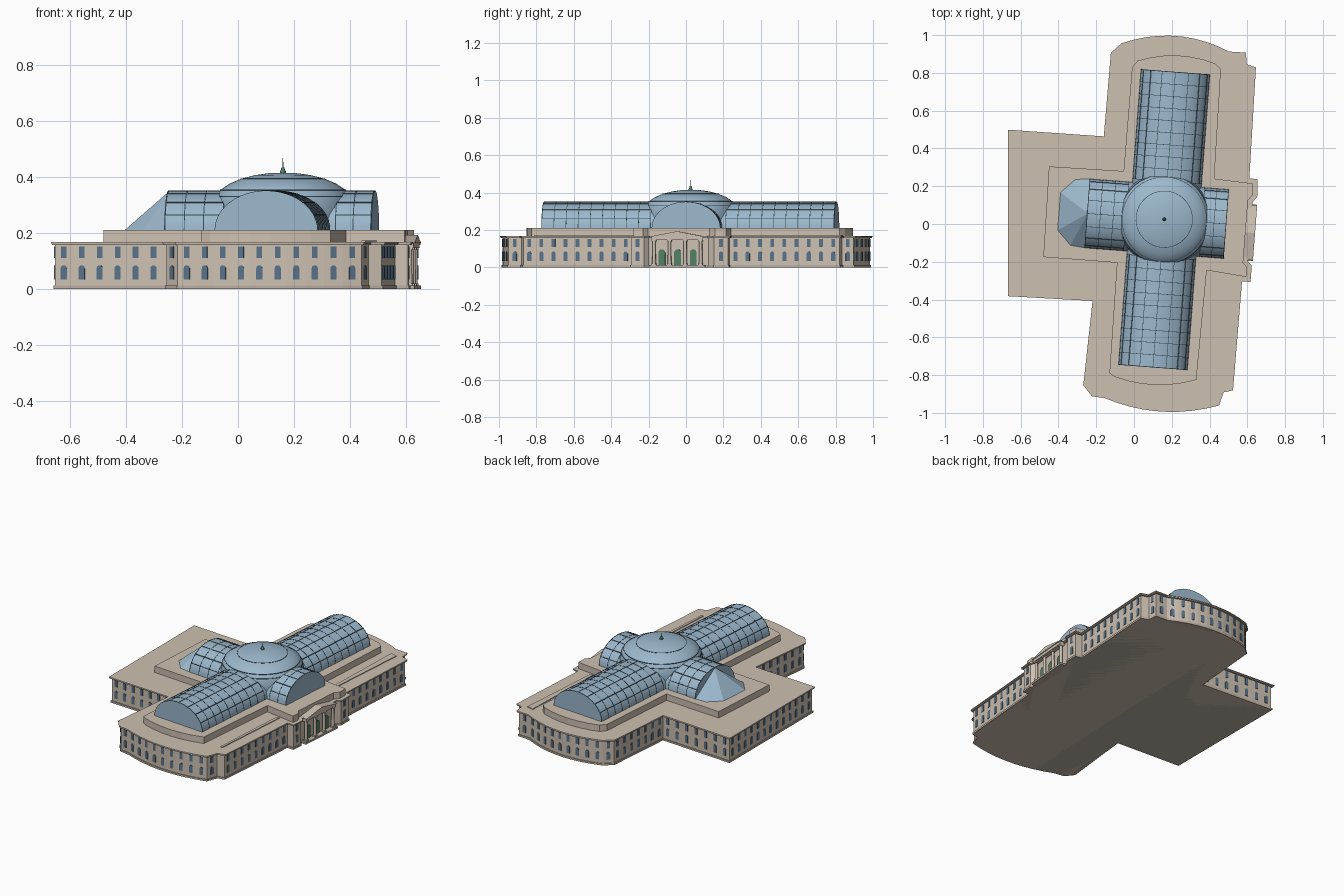
import bpy, bmesh, math
from mathutils import Matrix, Vector

if "Cube" in bpy.data.objects:
    bpy.data.objects.remove(bpy.data.objects["Cube"])

def mat(name, c):
    m = bpy.data.materials.new(name)
    m.diffuse_color = (*c, 1)
    m.use_nodes = True
    m.node_tree.nodes["Principled BSDF"].inputs["Base Color"].default_value = m.diffuse_color
    return m

STONE = mat("stone", (0.61, 0.53, 0.44))
TRIM = mat("trim", (0.50, 0.43, 0.36))
GLASS = mat("roof_glass", (0.33, 0.48, 0.61))
PANE = mat("window_pane", (0.10, 0.17, 0.25))
DARK = mat("rib_metal", (0.04, 0.07, 0.09))
GREEN = mat("green_copper", (0.08, 0.22, 0.13))

def finish(name, bm, material, M=None, smooth=None):
    bmesh.ops.recalc_face_normals(bm, faces=bm.faces)
    me = bpy.data.meshes.new(name)
    bm.to_mesh(me)
    bm.free()
    ob = bpy.data.objects.new(name, me)
    bpy.context.collection.objects.link(ob)
    me.materials.append(material)
    if M:
        ob.matrix_world = M
    if smooth:
        for p in me.polygons:
            p.use_smooth = True
        me.set_sharp_from_angle(angle=math.radians(smooth))
    return ob

def sweep(bm, ring, offset):
    """Closed prism from a flat ring of points moved along offset."""
    a = [bm.verts.new(p) for p in ring]
    b = [bm.verts.new(Vector(p) + Vector(offset)) for p in ring]
    n = len(a)
    bm.faces.new(a[::-1])
    bm.faces.new(b)
    for i in range(n):
        bm.faces.new((a[i], a[(i + 1) % n], b[(i + 1) % n], b[i]))

def prism(name, pts, z0, z1, material):
    bm = bmesh.new()
    sweep(bm, [(x, y, z0) for x, y in pts], (0, 0, z1 - z0))
    return finish(name, bm, material)

def box(bm, c, s, M=Matrix()):
    bmesh.ops.create_cube(bm, size=1, matrix=M @ Matrix.Translation(c) @ Matrix.Diagonal((*s, 1)))

def cyl(bm, x, y, z0, z1, r0, r1, seg=12):
    bmesh.ops.create_cone(bm, cap_ends=True, segments=seg, radius1=r0, radius2=r1, depth=z1 - z0,
                          matrix=Matrix.Translation((x, y, (z0 + z1) / 2)))

def offset(pts, d):
    """Mitred outward offset of a counter-clockwise outline."""
    out, n = [], len(pts)
    for i in range(n):
        p0, p, p1 = (Vector(pts[k % n]) for k in (i - 1, i, i + 1))
        e0, e1 = (p - p0).normalized(), (p1 - p).normalized()
        n0, n1 = Vector((e0.y, -e0.x)), Vector((e1.y, -e1.x))
        out.append(p + (n0 + n1) * d / max(0.5, 1 + n0.dot(n1)))
    return out

def bow(a, b, h, n=9):
    """Shallow curved wall from a to b bulging outwards by h."""
    a, b = Vector(a), Vector(b)
    e = (b - a).normalized()
    return [a.lerp(b, i / n) + Vector((e.y, -e.x)) * h * 4 * (i / n) * (1 - i / n) for i in range(n + 1)]

# Main outline, counter-clockwise
entry = [(0.56, -0.29), (0.605, -0.293), (0.61, -0.225), (0.59, -0.2),
         (0.615, 0.12), (0.64, 0.15), (0.64, 0.225), (0.597, 0.232)]
outline = ([(-0.653, -0.37), (-0.205, -0.395), (-0.255, -0.85), (-0.215, -0.90)]
           + bow((-0.15, -0.91), (0.44, -0.95), 0.05)
           + [(0.465, -0.88), (0.512, -0.87)] + entry
           + [(0.632, 0.82), (0.585, 0.835), (0.58, 0.895)]
           + bow((0.5, 0.9), (-0.06, 0.945), 0.06)
           + [(-0.11, 0.9), (-0.148, 0.45), (-0.653, 0.485)])
prism("walls", outline, 0, 0.162, STONE)
prism("plinth", offset(outline, 0.005), 0, 0.012, TRIM)
prism("cornice", offset(outline, 0.010), 0.157, 0.163, TRIM)
prism("roof_deck", offset(outline, 0.013), 0.163, 0.168, STONE)

# Raised upper tier
tier = ([(-0.48, -0.175), (-0.09, -0.205), (-0.13, -0.79)]
        + bow((-0.10, -0.81), (0.33, -0.825), 0.035, 6)
        + [(0.385, -0.245)] + offset(entry, -0.012)[1:-1] + [(0.425, 0.24), (0.46, 0.82)]
        + bow((0.43, 0.85), (0.02, 0.865), 0.035, 6)
        + [(-0.01, 0.83), (-0.055, 0.28), (-0.45, 0.305)])
prism("upper_tier", tier, 0.165, 0.21, STONE)
prism("north_roof_strip", [(0.50, 0.24), (0.52, 0.24), (0.565, 0.83), (0.52, 0.84)], 0.165, 0.173, STONE)
prism("south_roof_strip", [(0.44, -0.81), (0.455, -0.81), (0.495, -0.28), (0.475, -0.28)], 0.165, 0.173, STONE)

# Windows: arched lower row and flatter upper row on every wall
def pane(bm, M, w, z0, z1, arched, depth=0.003):
    pts = [(-w, 0, z0), (w, 0, z0)]
    if arched:
        pts += [(w * math.cos(t * math.pi / 6), 0, z1 - w + w * math.sin(t * math.pi / 6)) for t in range(7)]
    else:
        pts += [(w, 0, z1), (-w, 0, z1)]
    sweep(bm, [M @ Vector(p) for p in pts], M.to_3x3() @ Vector((0, -depth, 0)))

bm = bmesh.new()
for i, p in enumerate(outline):
    a, b = Vector(p), Vector(outline[(i + 1) % len(outline)])
    L = (b - a).length
    if L < 0.05 or p == entry[3]:
        continue
    n = max(1, round(L / 0.068))
    ang = math.atan2(b.y - a.y, b.x - a.x)
    for k in range(n):
        q = a.lerp(b, (k + 0.5) / n)
        M = Matrix.Translation((q.x, q.y, 0)) @ Matrix.Rotation(ang, 4, 'Z')
        pane(bm, M, 0.011, 0.035, 0.085, True)
        pane(bm, M, 0.010, 0.110, 0.152, False)
finish("windows", bm, PANE)

# Entrance portico, local x points outwards
TILT = Matrix.Rotation(math.radians(-4.36), 4, 'Z')
P = Matrix.Translation((0.603, -0.045, 0)) @ TILT
bm = bmesh.new()
for y in (-0.125, -0.042, 0.042, 0.125):
    cyl(bm, 0.018, y, 0.012, 0.14, 0.010, 0.0085)
    box(bm, (0.018, y, 0.143), (0.024, 0.024, 0.008))
    box(bm, (0.018, y, 0.016), (0.024, 0.024, 0.008))
finish("portico_columns", bm, STONE, P, 40)
bm = bmesh.new()
box(bm, (0.015, 0, 0.156), (0.036, 0.275, 0.018))
sweep(bm, [(-0.03, -0.145, 0.165), (-0.03, 0.145, 0.165), (-0.03, 0, 0.193)], (0.068, 0, 0))
finish("portico_pediment", bm, STONE, P)
bm = bmesh.new()
box(bm, (0.012, 0, 0.006), (0.05, 0.3, 0.012))
finish("portico_steps", bm, TRIM, P)
bm = bmesh.new()
for y in (-0.084, 0, 0.084):
    pane(bm, Matrix.Translation((0, y, 0)) @ Matrix.Rotation(math.pi / 2, 4, 'Z'), 0.018, 0.012, 0.097, True, 0.006)
finish("portico_doors", bm, GREEN, P)

# Glazed barrel roofs on four arms around the dome
C = Matrix.Translation((0.16, 0.025, 0)) @ TILT
HW, H, Z = 0.183, 0.14, 0.21

def arch(y, g=0.0, n=24):
    return [((HW + g) * math.cos(math.pi * i / n), y, Z + (H + g) * math.sin(math.pi * i / n)) for i in range(n + 1)]

for name, end, deg in (("north", 0.783, 0), ("west", 0.41, 90), ("south", 0.787, 180), ("east", 0.33, 270)):
    M = C @ Matrix.Rotation(math.radians(deg), 4, 'Z')
    bm = bmesh.new()
    sweep(bm, arch(0.1), (0, end - 0.1, 0))
    finish(name + "_barrel_roof", bm, GLASS, M, 30)
    bm = bmesh.new()
    n = round((end - 0.2) / 0.065)
    for k in range(n + 1):
        y = 0.2 + (end - 0.204) * k / n
        sweep(bm, arch(y, 0.0012), (0, 0.003, 0))
    for k in range(1, 8):
        t = math.pi * k / 8
        box(bm, (HW * math.cos(t), (end + 0.2) / 2, Z + H * math.sin(t)), (0.003, end - 0.2, 0.003))
    finish(name + "_roof_ribs", bm, DARK, M)

# Hipped faceted end of the west arm
bm = bmesh.new()
apex = bm.verts.new((-0.405, 0, Z + H))
base = [bm.verts.new((x, y, Z)) for x, y in ((-0.405, 0.183), (-0.485, 0.175), (-0.558, 0.1),
                                             (-0.558, -0.1), (-0.485, -0.175), (-0.405, -0.183))]
for i in range(6):
    bm.faces.new((apex, base[i], base[(i + 1) % 6]))
bm.faces.new(base)
finish("west_hipped_end", bm, GLASS, C)

# Central dome with thin rings
prof = [(0.24, 0.205), (0.247, 0.25), (0.246, 0.29), (0.238, 0.33), (0.224, 0.353), (0.19, 0.376),
        (0.15, 0.393), (0.10, 0.406), (0.05, 0.413), (0, 0.415)]

def lathe(name, prof, material, seg=48):
    bm = bmesh.new()
    vs = [bm.verts.new((r, 0, z)) for r, z in prof]
    es = [bm.edges.new(e) for e in zip(vs, vs[1:])]
    bmesh.ops.spin(bm, geom=vs + es, axis=(0, 0, 1), cent=(0, 0, 0), angle=2 * math.pi, steps=seg)
    bmesh.ops.remove_doubles(bm, verts=bm.verts, dist=1e-5)
    return finish(name, bm, material, C, 35)

lathe("dome", prof, GLASS)
for i, (r, z) in enumerate((prof[3], prof[4], prof[6])):
    lathe(f"dome_ring_{i}", [(r - 0.002, z - 0.002), (r + 0.001, z - 0.002), (r + 0.001, z + 0.001),
                             (r - 0.002, z + 0.002), (r - 0.002, z - 0.002)], DARK)

# Finial lantern and spike
bm = bmesh.new()
cyl(bm, 0, 0, 0.412, 0.420, 0.011, 0.011)
cyl(bm, 0, 0, 0.420, 0.434, 0.009, 0.005)
finish("lantern", bm, GREEN, C)
bm = bmesh.new()
cyl(bm, 0, 0, 0.43, 0.468, 0.0016, 0.001, 8)
finish("spike", bm, DARK, C)
